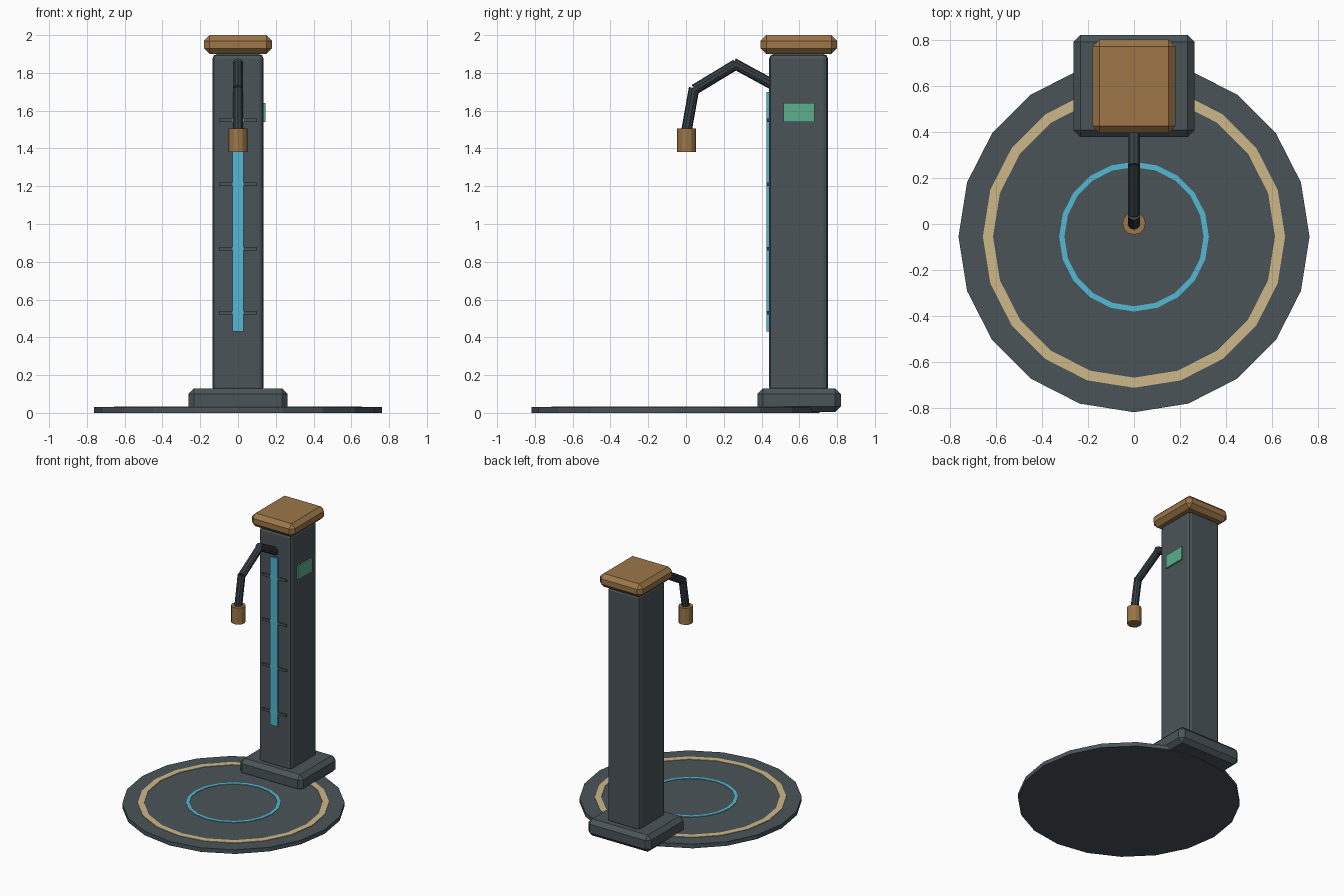
import bpy, bmesh, math
from mathutils import Vector

if "Cube" in bpy.data.objects:
    bpy.data.objects.remove(bpy.data.objects["Cube"])


def mat(name, hexcol):
    def lin(c):
        c /= 255
        return c / 12.92 if c <= 0.04045 else ((c + 0.055) / 1.055) ** 2.4
    m = bpy.data.materials.new(name)
    m.diffuse_color = [lin(int(hexcol[i:i + 2], 16)) for i in (0, 2, 4)] + [1]
    m.use_nodes = True
    m.node_tree.nodes["Principled BSDF"].inputs["Base Color"].default_value = m.diffuse_color
    return m


SLATE = mat("slate_metal", "4A5459")
CHARCOAL = mat("charcoal_metal", "384146")
BRONZE = mat("bronze", "9C7648")
CYAN = mat("cyan_light", "52B9D2")
SAND = mat("sand_inlay", "CDB788")
GREEN = mat("green_screen", "5CB08C")


def finish(name, bm, material):
    bmesh.ops.recalc_face_normals(bm, faces=bm.faces)
    me = bpy.data.meshes.new(name)
    bm.to_mesh(me)
    bm.free()
    me.materials.append(material)
    ob = bpy.data.objects.new(name, me)
    bpy.context.collection.objects.link(ob)
    return ob


def box(name, lo, hi, material, bevel=0, segments=1):
    bm = bmesh.new()
    bmesh.ops.create_cube(bm, size=1)
    lo, hi = Vector(lo), Vector(hi)
    for v in bm.verts:
        v.co = (lo + hi) / 2 + v.co * (hi - lo)
    if bevel:
        bmesh.ops.bevel(bm, geom=bm.edges[:], offset=bevel, segments=segments,
                        profile=0.5, affect='EDGES')
    return finish(name, bm, material)


def rod(name, a, b, radius, sides, material):
    bm = bmesh.new()
    a, b = Vector(a), Vector(b)
    bmesh.ops.create_cone(bm, cap_ends=True, segments=sides, radius1=radius,
                          radius2=radius, depth=(b - a).length)
    q = Vector((0, 0, 1)).rotation_difference(b - a)
    for v in bm.verts:
        v.co = q @ v.co + (a + b) / 2
    return finish(name, bm, material)


def ring(name, r_in, r_out, z0, z1, material, sides=20):
    # closed band with a rectangular section
    bm = bmesh.new()
    loops = []
    for i in range(sides):
        t = 2 * math.pi * i / sides
        loops.append([bm.verts.new((r * math.cos(t), CY + r * math.sin(t), z))
                      for r, z in ((r_in, z0), (r_out, z0), (r_out, z1), (r_in, z1))])
    for i in range(sides):
        p, n = loops[i], loops[(i + 1) % sides]
        for k in range(4):
            bm.faces.new((p[k], p[(k + 1) % 4], n[(k + 1) % 4], n[k]))
    return finish(name, bm, material)


CY = -0.055  # centre of the round platform

# Platform with its two inlaid rings
rod("platform", (0, CY, 0), (0, CY, 0.031), 0.762, 20, SLATE)
ring("sand_ring", 0.612, 0.656, 0.028, 0.035, SAND)
ring("cyan_ring", 0.302, 0.325, 0.028, 0.035, CYAN)

# Pillar: plinth, column, cap
box("plinth", (-0.263, 0.378, 0.004), (0.263, 0.82, 0.13), SLATE, 0.03)
box("column", (-0.135, 0.44, 0.11), (0.135, 0.752, 1.9), SLATE, 0.025, 2)
box("cap", (-0.18, 0.395, 1.9), (0.18, 0.8, 2.0), BRONZE, 0.03)

# Light strip on the front, with thin cross bars behind its face
box("light_strip", (-0.03, 0.427, 0.43), (0.03, 0.445, 1.7), CYAN)
for i in range(4):
    z = 0.53 + 0.34 * i
    box(f"cross_bar_{i + 1}", (-0.1, 0.429, z - 0.009), (0.1, 0.445, z + 0.009), SLATE)

# Small screen on the right side
box("side_screen", (0.13, 0.515, 1.54), (0.146, 0.68, 1.64), GREEN)

# Jointed arm and nozzle
joints = [((0, 0.47, 1.732), (0, 0.25, 1.852)),
          ((0, 0.265, 1.845), (0, 0.045, 1.712)),
          ((0, 0.043, 1.72), (0, 0.002, 1.49))]
for i, (a, b) in enumerate(joints):
    rod(f"arm_segment_{i + 1}", a, b, 0.028, 10, CHARCOAL)
rod("nozzle", (0, 0.003, 1.38), (0, 0.003, 1.505), 0.05, 12, BRONZE)
